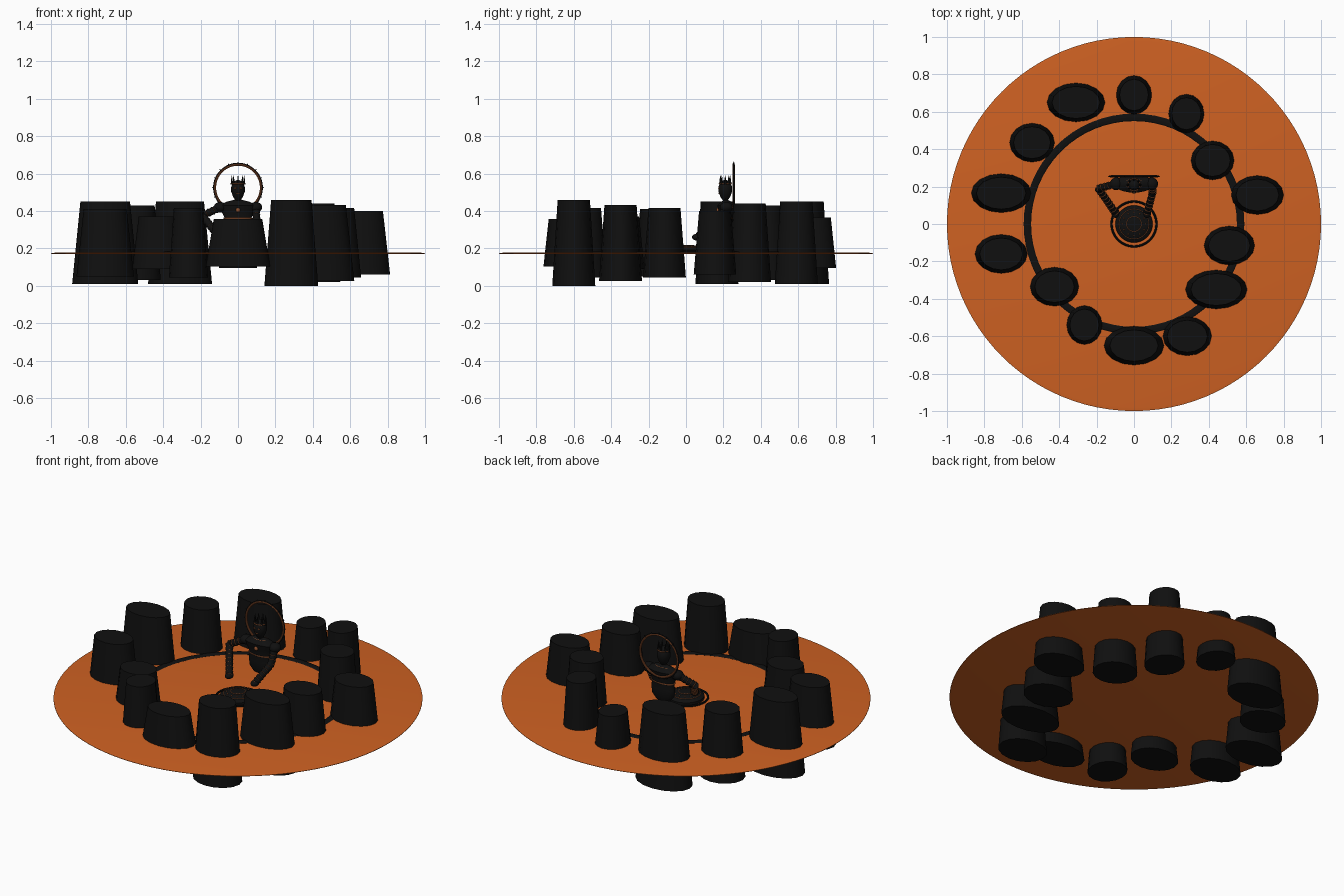
import bpy, bmesh, math
from mathutils import Vector

if "Cube" in bpy.data.objects:
    bpy.data.objects.remove(bpy.data.objects["Cube"], do_unlink=True)


def material(name, rgb):
    m = bpy.data.materials.new(name)
    m.use_nodes = True
    m.diffuse_color = (*rgb, 1)
    m.node_tree.nodes["Principled BSDF"].inputs["Base Color"].default_value = (*rgb, 1)
    return m


BLACK = material("black_stone", (0.005, 0.005, 0.005))
ORANGE = material("burnt_orange", (0.62, 0.12, 0.016))
COPPER = material("dark_copper", (0.25, 0.075, 0.025))


def finish(name, mat, smooth=True):
    o = bpy.context.object
    o.name = name
    o.data.materials.append(mat)
    if smooth:
        bpy.ops.object.shade_smooth_by_angle(angle=math.radians(40))
    return o


def cone(name, mat, loc, r1, r2, depth, sides=16, scale=(1, 1, 1), rot=(0, 0, 0)):
    bpy.ops.mesh.primitive_cone_add(vertices=sides, radius1=r1, radius2=r2, depth=depth,
                                    location=loc, rotation=rot)
    bpy.context.object.scale = scale
    return finish(name, mat)


def ball(name, mat, loc, scale):
    bpy.ops.mesh.primitive_uv_sphere_add(segments=16, ring_count=10, radius=1, location=loc)
    bpy.context.object.scale = scale
    return finish(name, mat)


def ring(name, mat, loc, major, minor, rot=(0, 0, 0), flat=1):
    bpy.ops.mesh.primitive_torus_add(major_segments=64, minor_segments=8, location=loc,
                                     rotation=rot, major_radius=major, minor_radius=minor)
    bpy.context.object.scale.z = flat
    return finish(name, mat)


def lathe(name, mat, profile, loc, sides=24, scale=(1, 1, 1)):
    """Revolve (radius, height) pairs about z."""
    bm = bmesh.new()
    loops = []
    for r, z in profile:
        loops.append([bm.verts.new((r * math.cos(a), r * math.sin(a), z))
                      for a in (2 * math.pi * i / sides for i in range(sides))])
    for lo, hi in zip(loops, loops[1:]):
        for i in range(sides):
            j = (i + 1) % sides
            bm.faces.new((lo[i], lo[j], hi[j], hi[i]))
    bm.faces.new(loops[0][::-1])
    bm.faces.new(loops[-1])
    me = bpy.data.meshes.new(name)
    bm.to_mesh(me)
    bm.free()
    o = bpy.data.objects.new(name, me)
    bpy.context.collection.objects.link(o)
    o.location, o.scale = loc, scale
    bpy.ops.object.select_all(action='DESELECT')
    bpy.context.view_layer.objects.active = o
    o.select_set(True)
    return finish(name, mat)


# Ground disc with a thin bevelled rim, and the inlaid ring
GROUND = 0.177
lathe("ground_disc", ORANGE, [(0.98, -0.004), (1.0, -0.001), (1.0, 0.001), (0.98, 0.004)],
      (0, 0, 0.173), 96)
ring("stone_circle_ring", BLACK, (0, 0, GROUND + 0.002), 0.57, 0.02, flat=0.25)

# Standing stones: x, y, half width at ground level, top height
STONES = [(0, .69, .095, .365), (.28, .59, .095, .45), (.42, .34, .115, .44),
          (.66, .155, .14, .40), (.51, -.115, .135, .415), (.44, -.35, .165, .433),
          (.285, -.60, .13, .46), (0, -.65, .16, .357), (-.265, -.54, .095, .415),
          (-.425, -.335, .13, .37), (-.71, -.16, .14, .41), (-.71, .165, .16, .45),
          (-.545, .435, .12, .43), (-.31, .65, .155, .45)]
for i, (x, y, w, top) in enumerate(STONES):
    height = 2 * (top - 0.23)
    bottom = top - height
    grow = 1 / (1 - 0.25 * (GROUND - bottom) / height)
    cone(f"standing_stone_{i + 1}", BLACK, (x, y, 0.23), 1, 0.75, height,
         scale=(w * grow, 0.104 * grow, 1))

# Central hearth: low dome with copper ribs and surrounding ring
ring("hearth_ring", BLACK, (0, 0, 0.182), 0.12, 0.006)
lathe("hearth_dome", BLACK, [(0.1, 0), (0.1, 0.015), (0.08, 0.03), (0.04, 0.04), (0.01, 0.042)],
      (0, 0, GROUND))
for i, r in enumerate((0.04, 0.08)):
    ring(f"hearth_band_{i + 1}", COPPER, (0, 0, GROUND + 0.04 - 0.01 * i), r, 0.002)
for i in range(12):
    a = math.tau * i / 12
    ball(f"hearth_stud_{i + 1}", COPPER, (0.062 * math.cos(a), 0.062 * math.sin(a), 0.212),
         (0.004, 0.004, 0.004))

# Figure: torso, shoulders, collar
FY = 0.215
lathe("torso", BLACK, [(0.045, 0.25), (0.07, 0.28), (0.075, 0.32), (0.07, 0.36), (0.09, 0.40),
                       (0.105, 0.43), (0.06, 0.45), (0.02, 0.46), (0.02, 0.49)],
      (0, FY, 0), scale=(1, 0.45, 1))
ring("waist_band", COPPER, (0, FY, 0.36), 0.073, 0.004).scale.y = 0.5
ring("collar", COPPER, (0, FY, 0.448), 0.05, 0.004).scale.y = 0.5
ball("chest_jewel", COPPER, (0, FY - 0.045, 0.405), (0.012, 0.008, 0.012))

# Head with eyes, mouth and a pointed crown
lathe("head", BLACK, [(0.012, 0.455), (0.026, 0.475), (0.037, 0.505), (0.036, 0.53),
                      (0.026, 0.555), (0.008, 0.565)], (0, FY - 0.005, 0))
for s in (-1, 1):
    ball("eye", COPPER, (s * 0.014, FY - 0.039, 0.522), (0.007, 0.004, 0.004))
ball("mouth", COPPER, (0, FY - 0.038, 0.494), (0.01, 0.004, 0.003))
ring("crown_band", COPPER, (0, FY - 0.005, 0.546), 0.033, 0.003)
for i in range(8):
    a = math.tau * i / 8
    cone(f"crown_point_{i + 1}", BLACK, (0.033 * math.cos(a), FY - 0.005 + 0.026 * math.sin(a),
         0.566), 0.008, 0.001, 0.05, 6)

# Halo behind the head with small studs
HALO = Vector((0, 0.255, 0.525))
upright = (math.pi / 2, 0, 0)
ring("halo", COPPER, HALO, 0.123, 0.006, upright)
ring("halo_rim", BLACK, HALO, 0.13, 0.003, upright)
for i in range(16):
    a = math.tau * i / 16
    cone(f"halo_point_{i + 1}", BLACK, HALO + Vector((math.sin(a), 0, math.cos(a))) * 0.132,
         0.006, 0.001, 0.014, 6, rot=(0, a, 0))


# Segmented arms reaching down to the hearth
def arm(name, path):
    points = [Vector(p) for p in path]
    count = 0
    for a, b in zip(points, points[1:]):
        steps = max(2, round((b - a).length / 0.024))
        turn = (b - a).to_track_quat('Z', 'Y').to_euler()
        for k in range(steps):
            count += 1
            cone(f"{name}_segment_{count}", BLACK, a.lerp(b, (k + 0.5) / steps), 0.022, 0.017,
                 (b - a).length / steps, 12, rot=turn)
            ring(f"{name}_bangle_{count}", COPPER, a.lerp(b, (k + 1) / steps), 0.018, 0.003, turn)
    ball(f"{name}_shoulder", BLACK, points[0], (0.034, 0.034, 0.028))
    ball(f"{name}_hand", BLACK, points[-1], (0.022, 0.028, 0.018))


arm("right_arm", [(-.095, FY, .42), (-.19, .19, .375), (-.10, .06, .26)])
arm("left_arm", [(.095, FY, .42), (.10, .17, .34), (.07, .06, .26)])
